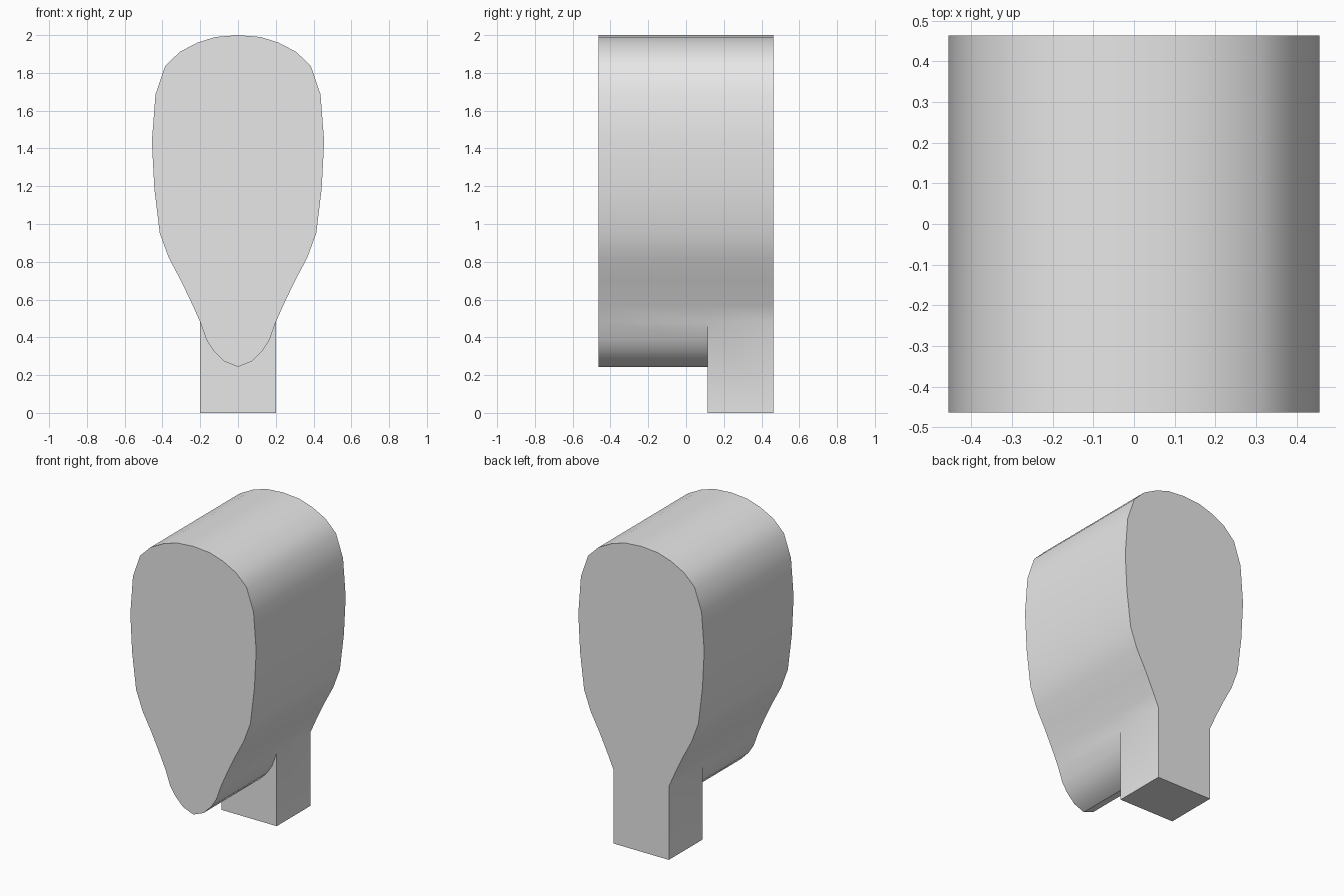
import bpy, bmesh, math

if "Cube" in bpy.data.objects:
    bpy.data.objects.remove(bpy.data.objects["Cube"])

FRONT, STEP, BACK = -0.463, 0.115, 0.463

# Right half outline: bulb from the crown down to the stem, then the rounded tip
BULB = [(0.12, 1.99), (0.215, 1.96), (0.31, 1.91), (0.386, 1.835), (0.437, 1.685),
        (0.456, 1.437), (0.443, 1.188), (0.414, 0.95), (0.366, 0.82),
        (0.302, 0.70), (0.239, 0.568), (0.20, 0.48)]
TIP = [(0.167, 0.387), (0.13, 0.33), (0.074, 0.273)]


def mirrored(points):
    return [(-x, z) for x, z in reversed(points)]


upper = mirrored(BULB) + [(0, 2.0)] + BULB            # left stem joint to right stem joint
lower = TIP + [(0, 0.244)] + mirrored(TIP)            # right to left under the tip
stem = [(0.20, 0.0), (-0.20, 0.0)]

bm = bmesh.new()


def ring(points, y):
    return [bm.verts.new((x, y, z)) for x, z in points]


def bridge(a, b):
    for i in range(len(a) - 1):
        bm.faces.new((a[i], a[i + 1], b[i + 1], b[i]))


up_front, up_step, up_back = (ring(upper, y) for y in (FRONT, STEP, BACK))
low_front, low_step = (ring(lower, y) for y in (FRONT, STEP))
stem_step, stem_back = (ring(stem, y) for y in (STEP, BACK))

# Bulb sides over the full depth
bridge(up_front, up_step)
bridge(up_step, up_back)
# Rounded tip at the front
bridge([up_front[-1]] + low_front + [up_front[0]], [up_step[-1]] + low_step + [up_step[0]])
# Square stem at the back
bridge([up_step[-1]] + stem_step + [up_step[0]], [up_back[-1]] + stem_back + [up_back[0]])
# Flat front, flat back, and the stem's forward face
bm.faces.new(up_front + low_front)
bm.faces.new(up_back + stem_back)
bm.faces.new([up_step[-1]] + low_step + [up_step[0]] + stem_step[::-1])
bmesh.ops.recalc_face_normals(bm, faces=bm.faces)

mesh = bpy.data.meshes.new("bulb_and_stem")
bm.to_mesh(mesh)
bm.free()
body = bpy.data.objects.new("bulb_and_stem", mesh)
bpy.context.collection.objects.link(body)

grey = bpy.data.materials.new("light grey")
grey.diffuse_color = (0.8, 0.8, 0.8, 1)
grey.use_nodes = True
grey.node_tree.nodes["Principled BSDF"].inputs["Base Color"].default_value = grey.diffuse_color
mesh.materials.append(grey)

bpy.context.view_layer.objects.active = body
body.select_set(True)
bpy.ops.object.shade_smooth_by_angle(angle=math.radians(35))
